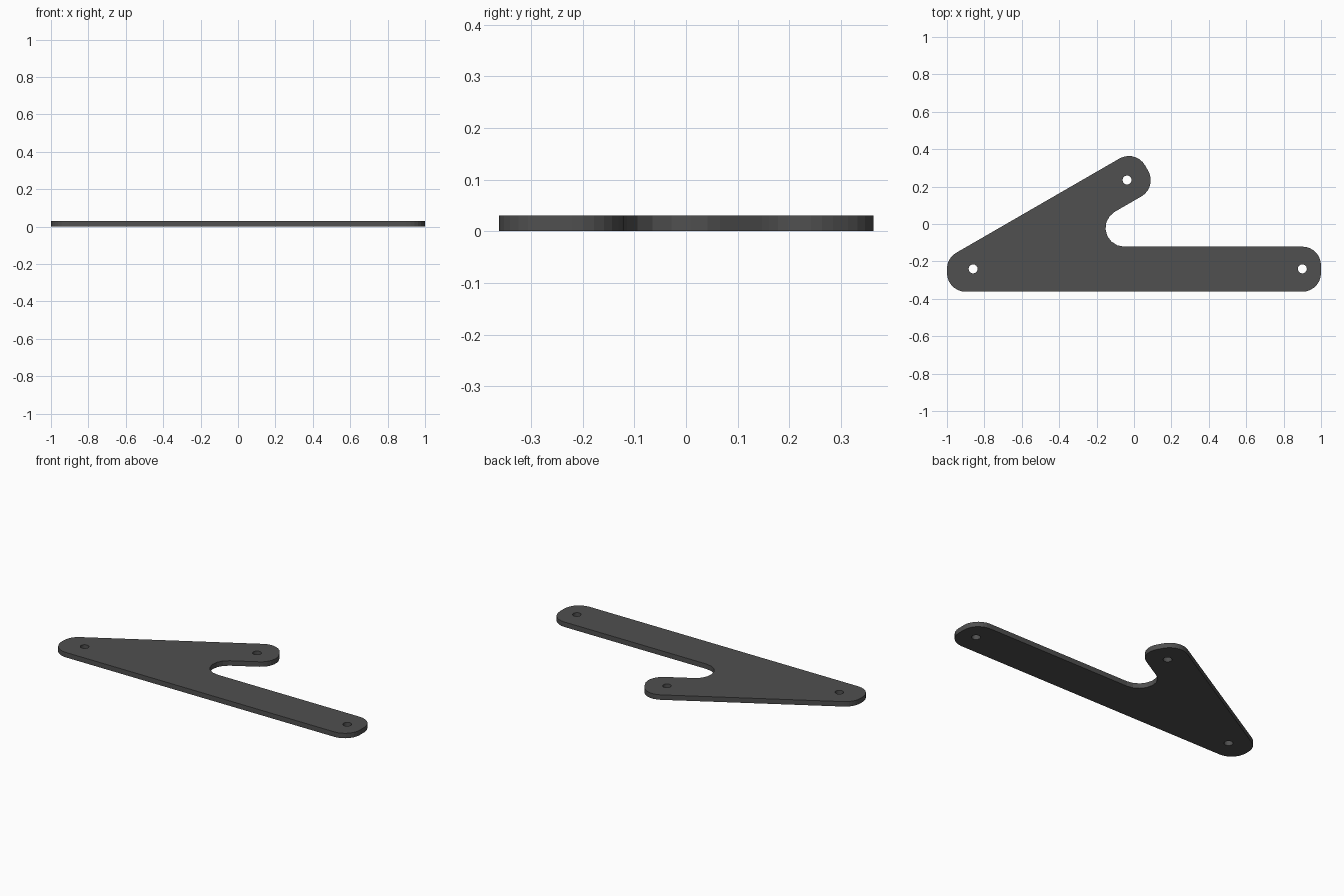
import bpy
from math import cos, sin, tan, pi, radians
from mathutils import Vector

if "Cube" in bpy.data.objects:
    bpy.data.objects.remove(bpy.data.objects["Cube"])

THICK = 0.03
R = 0.1
SLOPE = radians(30)


def arm(s, n):
    """Point in the slanted arm's own axes: s along it, n across it."""
    return Vector((s * cos(SLOPE) - n * sin(SLOPE), s * sin(SLOPE) + n * cos(SLOPE)))


def fillet(points, r, steps=7):
    """Round every corner of a closed polygon."""
    out = []
    for i, p in enumerate(points):
        a = (points[i - 1] - p).normalized()
        b = (points[(i + 1) % len(points)] - p).normalized()
        half = a.angle(b) / 2
        c = p + (a + b).normalized() * (r / sin(half))
        start = p + a * (r / tan(half)) - c
        end = p + b * (r / tan(half)) - c
        sweep = pi - 2 * half
        for k in range(steps + 1):
            t = k / steps
            out.append(c + (start * sin((1 - t) * sweep) + end * sin(t * sweep)) / sin(sweep))
    return out


def circle(x, y, r, n=24):
    return [Vector((x + r * cos(2 * pi * k / n), y + r * sin(2 * pi * k / n))) for k in range(n)]


# Outline corners: straight bar, inner crook, slanted arm, left tip
top, bottom = -0.121, -0.362
n_in, n_out, s_end = 0.108, 0.342, 0.208
crook = Vector(((top * cos(SLOPE) - n_in) / sin(SLOPE), top))
tip = Vector((-1, (n_out - sin(SLOPE)) / cos(SLOPE)))
corners = [Vector((-1, bottom)), Vector((1, bottom)), Vector((1, top)), crook,
           arm(s_end, n_in), arm(s_end, n_out), tip]

# Plate with three through holes, as a filled and extruded curve
curve = bpy.data.curves.new("plate_profile", 'CURVE')
curve.dimensions = '2D'
curve.fill_mode = 'BOTH'
curve.extrude = THICK / 2
holes = [circle(x, y, 0.024) for x, y in ((-0.86, -0.24), (0.9, -0.24), (-0.037, 0.235))]
for loop in [fillet(corners, R)] + holes:
    sp = curve.splines.new('POLY')
    sp.points.add(len(loop) - 1)
    for pt, v in zip(sp.points, loop):
        pt.co = (v.x, v.y, 0, 1)
    sp.use_cyclic_u = True
plate = bpy.data.objects.new("bracket_plate", curve)
bpy.context.collection.objects.link(plate)
plate.location.z = THICK / 2

# Convert to mesh, weld the caps to the walls
bpy.context.view_layer.objects.active = plate
plate.select_set(True)
bpy.ops.object.convert(target='MESH')
plate = bpy.context.object
bpy.ops.object.mode_set(mode='EDIT')
bpy.ops.mesh.select_all(action='SELECT')
bpy.ops.mesh.remove_doubles(threshold=0.0005)
bpy.ops.mesh.normals_make_consistent(inside=False)
bpy.ops.object.mode_set(mode='OBJECT')
bpy.ops.object.shade_flat()

# Dark grey finish
mat = bpy.data.materials.new("dark_grey")
mat.diffuse_color = (0.08, 0.08, 0.08, 1)
mat.use_nodes = True
mat.node_tree.nodes["Principled BSDF"].inputs["Base Color"].default_value = mat.diffuse_color
plate.data.materials.clear()
plate.data.materials.append(mat)
